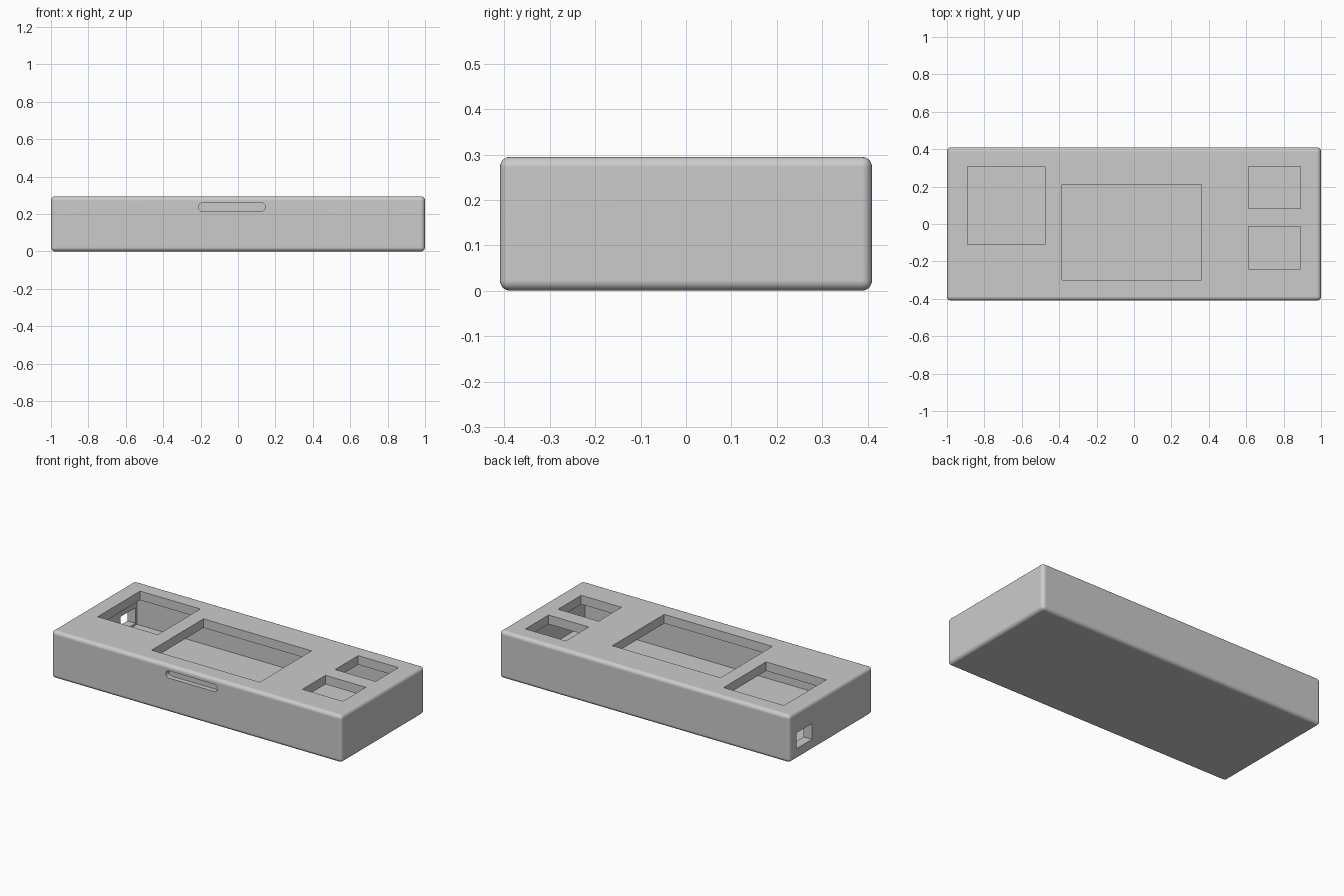
import bpy
import bmesh
from mathutils import Vector

if "Cube" in bpy.data.objects:
    bpy.data.objects.remove(bpy.data.objects["Cube"], do_unlink=True)

WALL = 0.056
HALF_X, HALF_Y, HEIGHT = 1.0, 0.41, 0.295

grey = bpy.data.materials.new("case grey")
grey.use_nodes = True
colour = (0.6, 0.6, 0.6, 1)
grey.diffuse_color = colour
grey.node_tree.nodes["Principled BSDF"].inputs["Base Color"].default_value = colour


def box(name, low, high, radius=0, axis=None):
    """Box between two corners, with all edges or those along one axis rounded."""
    low, high = Vector(low), Vector(high)
    bm = bmesh.new()
    bmesh.ops.create_cube(bm, size=1)
    for v in bm.verts:
        v.co = (low + high) / 2 + v.co * (high - low)
    if radius:
        edges = [e for e in bm.edges
                 if axis is None or abs(e.verts[0].co[axis] - e.verts[1].co[axis]) > 1e-4]
        bmesh.ops.bevel(bm, geom=edges, offset=radius, segments=5,
                        profile=0.5, affect='EDGES', clamp_overlap=True)
    mesh = bpy.data.meshes.new(name)
    bm.to_mesh(mesh)
    bm.free()
    mesh.materials.append(grey)
    obj = bpy.data.objects.new(name, mesh)
    bpy.context.collection.objects.link(obj)
    return obj


def cut(target, cutter):
    """Subtract the cutter and throw it away."""
    mod = target.modifiers.new("cut", 'BOOLEAN')
    mod.operation = 'DIFFERENCE'
    mod.solver = 'EXACT'
    mod.object = cutter
    bpy.context.view_layer.objects.active = target
    bpy.ops.object.modifier_apply(modifier=mod.name)
    bpy.data.objects.remove(cutter, do_unlink=True)


# Rounded outer shell with a hollow inside
case = box("case_shell", (-HALF_X, -HALF_Y, 0), (HALF_X, HALF_Y, HEIGHT), radius=0.023)
cut(case, box("cavity", (WALL - HALF_X, WALL - HALF_Y, WALL),
              (HALF_X - WALL, HALF_Y - WALL, HEIGHT - WALL)))

# Openings in the lid: x and y ranges
openings = {
    "square_opening": (-0.89, -0.475, -0.11, 0.308),
    "screen_opening": (-0.385, 0.36, -0.30, 0.21),
    "back_button_opening": (0.612, 0.89, 0.082, 0.308),
    "front_button_opening": (0.612, 0.89, -0.24, -0.013),
}
for name, (x0, x1, y0, y1) in openings.items():
    cut(case, box(name, (x0, y0, 0.2), (x1, y1, 0.4)))

# Cable window through the side wall
cut(case, box("cable_window", (-1.1, 0.19, 0.068), (-0.9, 0.34, 0.165)))

# Shallow rounded slot in the front
cut(case, box("front_slot", (-0.21, -0.5, 0.215), (0.145, 0.03 - HALF_Y, 0.26),
              radius=0.02, axis=1))

# Smooth rounded edges, crisp openings
bpy.ops.object.select_all(action='DESELECT')
case.select_set(True)
bpy.context.view_layer.objects.active = case
bpy.ops.object.shade_smooth_by_angle(angle=0.6)
weighted = case.modifiers.new("even_shading", 'WEIGHTED_NORMAL')
weighted.keep_sharp = True
